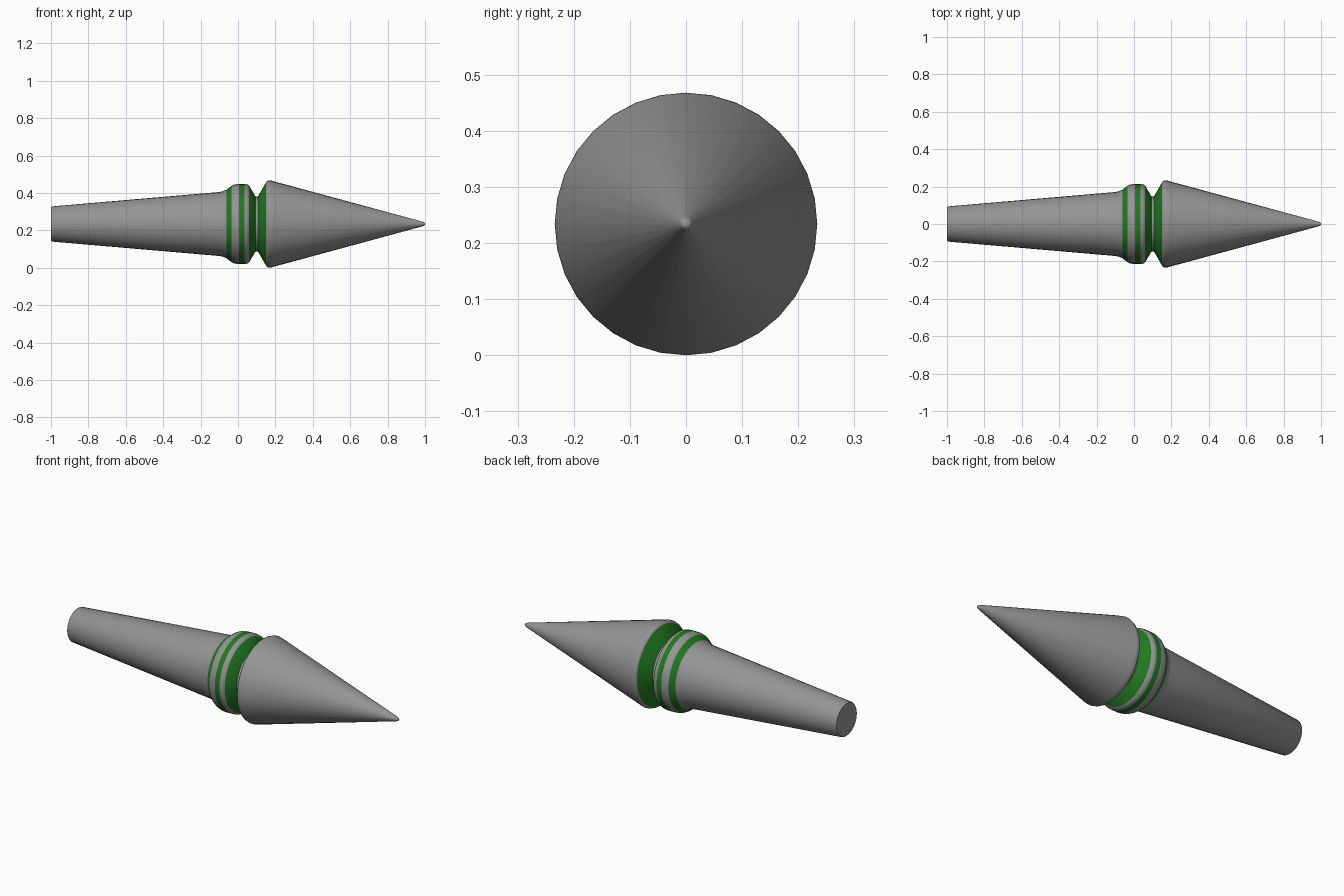
import bpy, bmesh, math

if "Cube" in bpy.data.objects:
    bpy.data.objects.remove(bpy.data.objects["Cube"])

SIDES = 32
CENTRE_Z = 0.234
GREY, GREEN = 0, 1

# Profile along x: (x, radius, colour of the band up to the next point)
PROFILE = [
    (-1.0, 0.090, GREY), (-0.995, 0.094, GREY), (-0.10, 0.171, GREY),
    (-0.08, 0.175, GREY), (-0.062, 0.183, GREEN), (-0.034, 0.205, GREY),
    (-0.018, 0.212, GREY), (0.005, 0.214, GREEN), (0.034, 0.214, GREY),
    (0.050, 0.212, GREY), (0.060, 0.204, GREEN), (0.094, 0.146, GREY),
    (0.106, 0.146, GREEN), (0.150, 0.222, GREY), (0.157, 0.231, GREY),
    (0.166, 0.234, GREY), (0.182, 0.231, GREY), (0.985, 0.013, GREY),
    (0.996, 0.009, GREY), (1.0, 0.005, GREY),
]


def material(name, colour):
    mat = bpy.data.materials.new(name)
    mat.diffuse_color = colour
    mat.use_nodes = True
    mat.node_tree.nodes["Principled BSDF"].inputs["Base Color"].default_value = mat.diffuse_color
    return mat


# Turned body: rings joined by bands, with flat end caps
bm = bmesh.new()
rings = []
for x, r, _ in PROFILE:
    angles = [2 * math.pi * i / SIDES for i in range(SIDES)]
    rings.append([bm.verts.new((x, r * math.cos(a), CENTRE_Z + r * math.sin(a)))
                  for a in angles])

for k in range(len(rings) - 1):
    for i in range(SIDES):
        j = (i + 1) % SIDES
        face = bm.faces.new((rings[k][i], rings[k][j], rings[k + 1][j], rings[k + 1][i]))
        face.material_index = PROFILE[k][2]
bm.faces.new(rings[0])
bm.faces.new(rings[-1])
bmesh.ops.recalc_face_normals(bm, faces=bm.faces)

mesh = bpy.data.meshes.new("dart_body")
bm.to_mesh(mesh)
bm.free()
mesh.materials.append(material("dark_grey", (0.30, 0.30, 0.30, 1)))
mesh.materials.append(material("green_band", (0.015, 0.19, 0.015, 1)))
body = bpy.data.objects.new("dart_body", mesh)
bpy.context.collection.objects.link(body)

# Smooth round surface with sharp groove edges
bpy.context.view_layer.objects.active = body
body.select_set(True)
bpy.ops.object.shade_smooth_by_angle(angle=math.radians(46))
